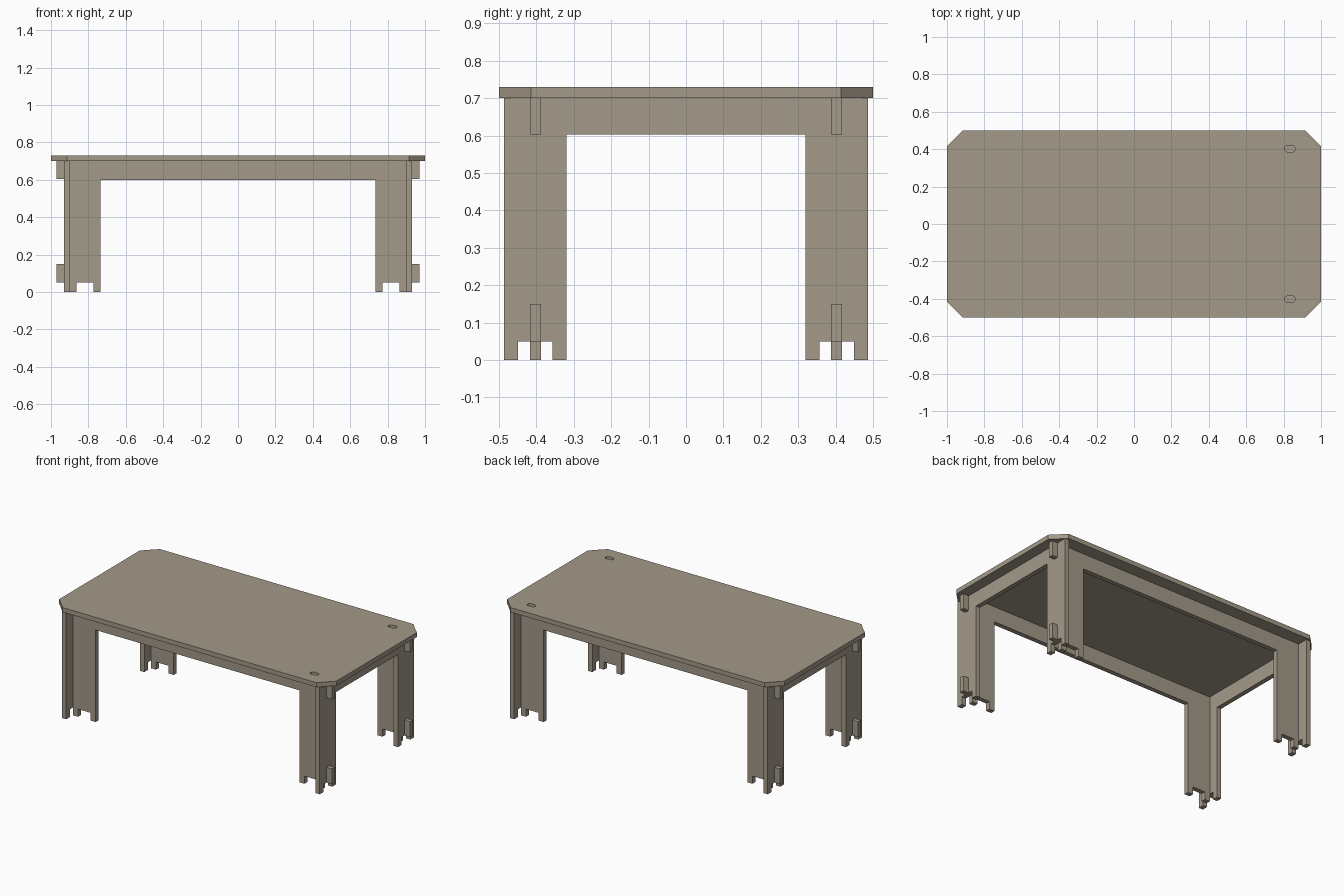
import bpy, bmesh, math
from mathutils import Vector, Matrix

if "Cube" in bpy.data.objects:
    bpy.data.objects.remove(bpy.data.objects["Cube"])

wood = bpy.data.materials.new("warm_grey_wood")
wood.diffuse_color = (0.37, 0.32, 0.25, 1)
wood.use_nodes = True
wood.node_tree.nodes["Principled BSDF"].inputs["Base Color"].default_value = wood.diffuse_color


def sheet(name, loops, thickness, matrix):
    """Cut a flat sheet from outline loops (later loops are holes), thicken and place it."""
    bm = bmesh.new()
    edges = []
    for loop in loops:
        vs = [bm.verts.new((x, y, 0)) for x, y in loop]
        edges += [bm.edges.new((vs[i], vs[(i + 1) % len(vs)])) for i in range(len(vs))]
    bmesh.ops.triangle_fill(bm, use_beauty=True, use_dissolve=False, edges=edges,
                            normal=Vector((0, 0, 1)))
    ext = bmesh.ops.extrude_face_region(bm, geom=bm.faces[:])
    moved = [g for g in ext["geom"] if isinstance(g, bmesh.types.BMVert)]
    bmesh.ops.translate(bm, vec=(0, 0, thickness), verts=moved)
    bmesh.ops.recalc_face_normals(bm, faces=bm.faces[:])
    me = bpy.data.meshes.new(name)
    bm.to_mesh(me)
    bm.free()
    me.materials.append(wood)
    ob = bpy.data.objects.new(name, me)
    bpy.context.collection.objects.link(ob)
    ob.matrix_world = matrix
    return ob


def mirrored(half):
    """Close a right-hand half outline with its left-hand mirror image."""
    return half + [(-x, y) for x, y in reversed(half)]


def slot(cx, cy, hx, hy, r):
    """Rounded slot outline."""
    pts = []
    for k, (sx, sy) in enumerate([(1, 1), (-1, 1), (-1, -1), (1, -1)]):
        for s in range(5):
            a = math.pi / 2 * (k + s / 4)
            pts.append((cx + sx * (hx - r) + r * math.cos(a),
                        cy + sy * (hy - r) + r * math.sin(a)))
    return pts


T = 0.03   # sheet thickness
H = 0.70   # underside of the top

# Table top: chamfered rectangle with two slots near the right end
c = 0.085
top = mirrored([(1 - c, -0.5), (1, -0.5 + c), (1, 0.5 - c), (1 - c, 0.5)])
sheet("table_top", [top, slot(0.834, 0.402, 0.028, 0.016, 0.0145),
                    slot(0.834, -0.402, 0.028, 0.016, 0.0145)],
      T, Matrix.Translation((0, 0, H)))

# Long side frames: notched feet and tenons that pass through the end frames
long_half = [(0.735, 0.60), (0.735, 0), (0.772, 0), (0.772, 0.05), (0.863, 0.05),
             (0.863, 0), (0.90, 0), (0.90, 0.05), (0.97, 0.05), (0.97, 0.15),
             (0.90, 0.15), (0.90, 0.603), (0.97, 0.603), (0.97, H)]
for name, y in (("front_frame", -0.387), ("back_frame", 0.417)):
    sheet(name, [mirrored(long_half)], T,
          Matrix.Translation((0, y, 0)) @ Matrix.Rotation(math.pi / 2, 4, 'X'))

# End frames: wide apron with notched feet
end_half = [(0.32, 0.603), (0.32, 0), (0.357, 0), (0.357, 0.05), (0.449, 0.05),
            (0.449, 0), (0.486, 0), (0.486, H)]
turn = Matrix.Rotation(math.pi / 2, 4, 'Z') @ Matrix.Rotation(math.pi / 2, 4, 'X')
for name, x in (("left_frame", -0.93), ("right_frame", 0.90)):
    sheet(name, [mirrored(end_half)], T, Matrix.Translation((x, 0, 0)) @ turn)
